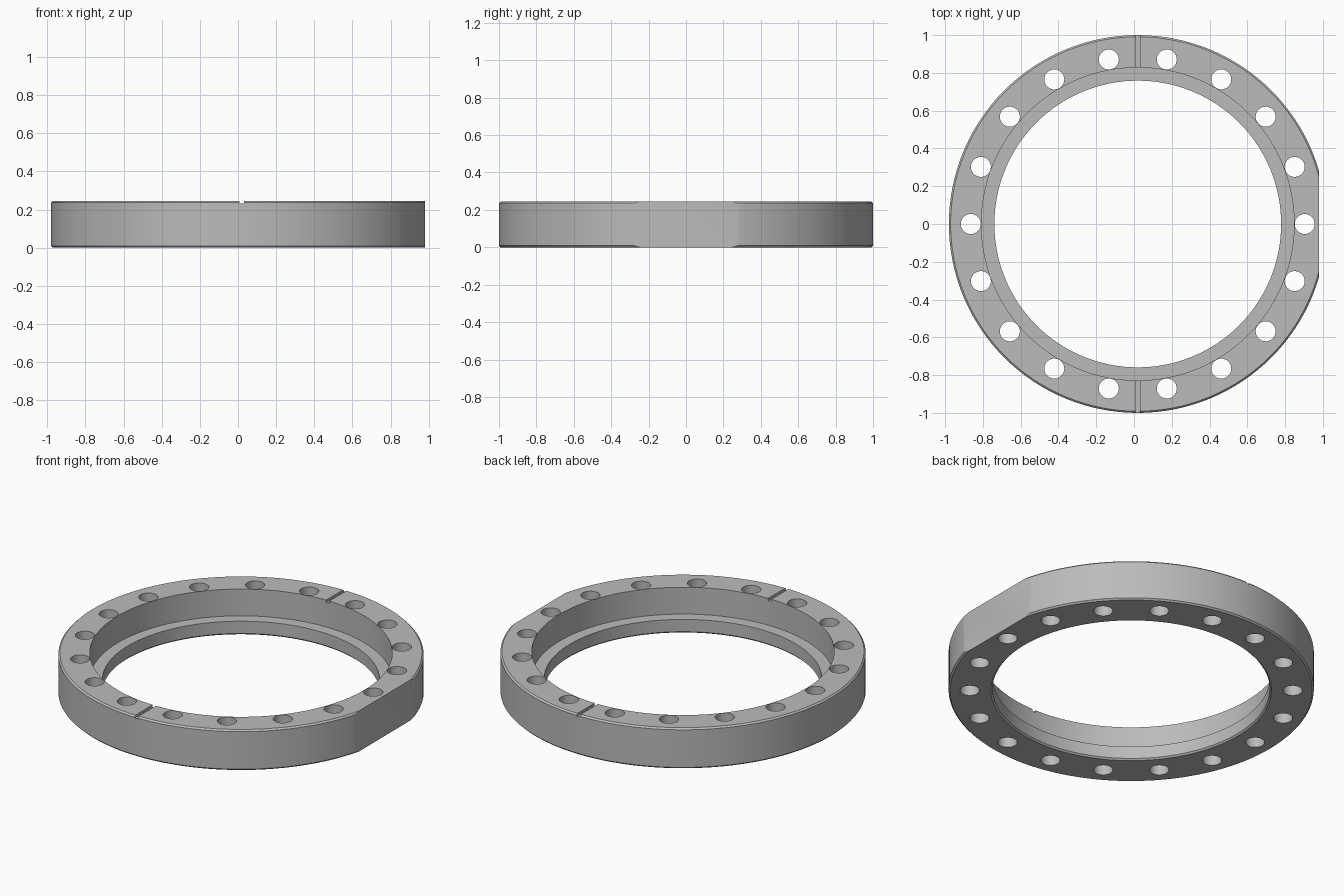
import bpy
import bmesh
from math import cos, sin, tau
from mathutils import Matrix, Vector

cube = bpy.data.objects.get("Cube")
if cube:
    bpy.data.objects.remove(cube, do_unlink=True)

CENTRE_X = 0.02
HEIGHT = 0.245
SEGMENTS = 128
HOLES = 18


def add_object(name, bm):
    bmesh.ops.recalc_face_normals(bm, faces=bm.faces)
    mesh = bpy.data.meshes.new(name)
    bm.to_mesh(mesh)
    bm.free()
    obj = bpy.data.objects.new(name, mesh)
    bpy.context.collection.objects.link(obj)
    return obj


def add_box(bm, centre, size):
    matrix = Matrix.Translation(centre) @ Matrix.Diagonal((*size, 1))
    bmesh.ops.create_cube(bm, size=1, matrix=matrix)


# Plain metal
metal = bpy.data.materials.new("grey metal")
metal.use_nodes = True
metal.diffuse_color = (0.5, 0.5, 0.5, 1)
metal.node_tree.nodes["Principled BSDF"].inputs["Base Color"].default_value = metal.diffuse_color

# Ring cross-section (radius, height): chamfered rim, wide bore, inner lip
bevel = 0.009
profile = [
    (1 - bevel, 0), (1, bevel), (1, HEIGHT - bevel), (1 - bevel, HEIGHT),
    (0.828, HEIGHT), (0.828, 0.083), (0.759, 0.083), (0.759, bevel), (0.768, 0),
]
bm = bmesh.new()
rings = []
for i in range(SEGMENTS):
    a = tau * i / SEGMENTS
    rings.append([bm.verts.new((CENTRE_X + r * cos(a), r * sin(a), z)) for r, z in profile])
for i, ring in enumerate(rings):
    after = rings[(i + 1) % SEGMENTS]
    for j in range(len(profile)):
        k = (j + 1) % len(profile)
        bm.faces.new((ring[j], after[j], after[k], ring[k]))
flange = add_object("flange_ring", bm)
flange.data.materials.append(metal)

# Bolt holes, leak-check slots and the flat on the left side
bm = bmesh.new()
for i in range(HOLES):
    a = tau * i / HOLES
    spot = Vector((CENTRE_X + 0.884 * cos(a), 0.884 * sin(a), HEIGHT / 2))
    bmesh.ops.create_cone(bm, cap_ends=True, segments=32, radius1=0.053, radius2=0.053,
                          depth=0.4, matrix=Matrix.Translation(spot))
holes = add_object("hole_cutter", bm)

bm = bmesh.new()
add_box(bm, (CENTRE_X, 0, HEIGHT), (0.022, 2.4, 0.028))
slots = add_object("slot_cutter", bm)

bm = bmesh.new()
add_box(bm, (CENTRE_X + 1.16, 0, HEIGHT / 2), (0.4, 1.5, 0.6))
flat = add_object("flat_cutter", bm)

bpy.ops.object.select_all(action="DESELECT")
bpy.context.view_layer.objects.active = flange
flange.select_set(True)
for cutter in (flat, holes, slots):
    cutter.hide_render = True
    mod = flange.modifiers.new(cutter.name, "BOOLEAN")
    mod.operation = "DIFFERENCE"
    mod.solver = "EXACT"
    mod.object = cutter
    bpy.ops.object.modifier_apply(modifier=mod.name)
    bpy.data.objects.remove(cutter, do_unlink=True)

bpy.ops.object.shade_smooth_by_angle(angle=0.5)
